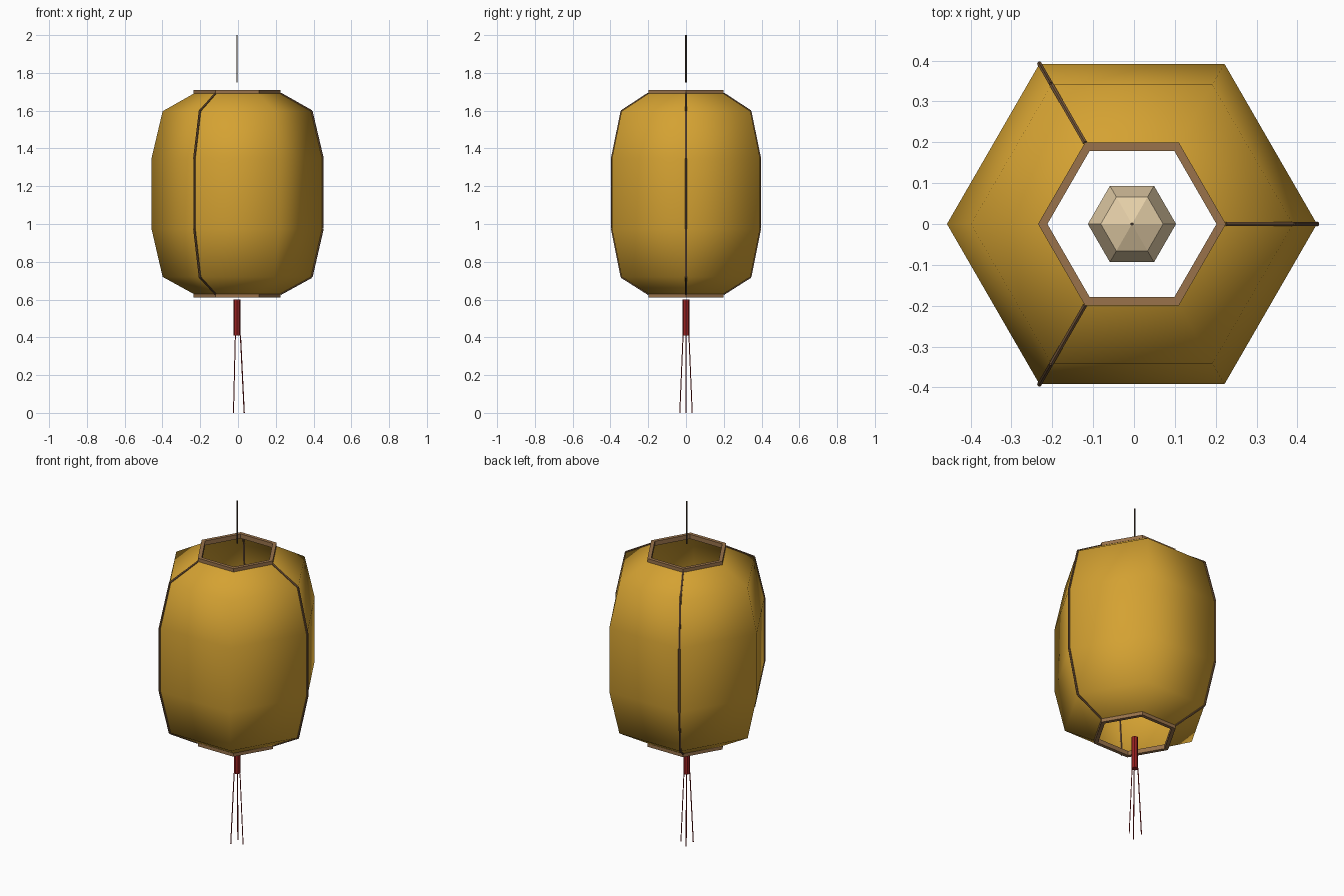
import bpy, bmesh, math
from mathutils import Vector

if "Cube" in bpy.data.objects:
    bpy.data.objects.remove(bpy.data.objects["Cube"])

CX = -0.005  # lantern axis


def material(name, rgb):
    m = bpy.data.materials.new(name)
    m.diffuse_color = (*rgb, 1)
    m.use_nodes = True
    m.node_tree.nodes["Principled BSDF"].inputs["Base Color"].default_value = m.diffuse_color
    return m


PAPER = material("amber paper", (0.66, 0.36, 0.032))
WOOD = material("brown wood", (0.32, 0.17, 0.07))
RIB = material("dark rib wood", (0.17, 0.09, 0.04))
CORD = material("dark cord", (0.07, 0.045, 0.03))
RED = material("tassel red", (0.32, 0.015, 0.015))
BULB = material("cream bulb", (0.78, 0.62, 0.39))


def finish(bm, name, mat, smooth=False):
    bmesh.ops.recalc_face_normals(bm, faces=bm.faces)
    for f in bm.faces:
        f.smooth = smooth
    me = bpy.data.meshes.new(name)
    bm.to_mesh(me)
    bm.free()
    me.materials.append(mat)
    ob = bpy.data.objects.new(name, me)
    bpy.context.collection.objects.link(ob)
    return ob


def lathe(name, profile, mat, smooth=False, closed=False):
    """Spin (radius, z) points into a six-sided shell."""
    bm = bmesh.new()
    rings = [[bm.verts.new((CX + r * math.cos(k * math.pi / 3),
                            r * math.sin(k * math.pi / 3), z)) for k in range(6)]
             for r, z in profile]
    pairs = list(zip(rings, rings[1:]))
    if closed:
        pairs.append((rings[-1], rings[0]))
    for a, b in pairs:
        for k in range(6):
            n = (k + 1) % 6
            bm.faces.new((a[k], a[n], b[n], b[k]))
    return finish(bm, name, mat, smooth)


def rod(name, a, b, radius, mat, sides=6):
    """Straight round bar between two points."""
    a, b = Vector(a), Vector(b)
    bm = bmesh.new()
    bmesh.ops.create_cone(bm, cap_ends=True, segments=sides, radius1=radius,
                          radius2=radius, depth=(b - a).length)
    turn = (b - a).to_track_quat('Z', 'Y').to_matrix().to_4x4()
    turn.translation = (a + b) / 2
    bm.transform(turn)
    return finish(bm, name, mat)


def polar(r, angle, z):
    return (CX + r * math.cos(angle), r * math.sin(angle), z)


# Paper shade, open at both ends
shade = [(0.23, 0.63), (0.394, 0.72), (0.453, 0.975),
         (0.453, 1.347), (0.394, 1.597), (0.23, 1.69)]
lathe("paper_shade", shade, PAPER, smooth=True)

# Wooden end rings
for name, z in (("bottom_ring", 0.61), ("top_ring", 1.684)):
    lathe(name, [(0.207, z), (0.23, z), (0.23, z + 0.026), (0.207, z + 0.026)],
          WOOD, closed=True)

# Ribs on every other corner, and the three tassel strands below them
for i in range(3):
    ang = i * 2 * math.pi / 3
    for j, ((r0, z0), (r1, z1)) in enumerate(zip(shade, shade[1:])):
        rod(f"rib_{i}_{j}", polar(r0, ang, z0), polar(r1, ang, z1), 0.006, RIB)
    rod(f"tassel_strand_{i}", polar(0.018, ang, 0.41), polar(0.038, ang, 0.0),
        0.003, RED, 4)

# Tassel knot and hanging cord
rod("tassel_knot", (CX, 0, 0.41), (CX, 0, 0.60), 0.018, RED, 8)
rod("hanging_cord", (CX, 0, 1.75), (CX, 0, 2.0), 0.004, CORD)

# Faceted bulb inside the shade
bm = bmesh.new()
bmesh.ops.create_uvsphere(bm, u_segments=6, v_segments=4, radius=0.108)
for v in bm.verts:
    x, y, z = v.co
    v.co = (CX - y, x, z + 1.16)
finish(bm, "bulb", BULB)
